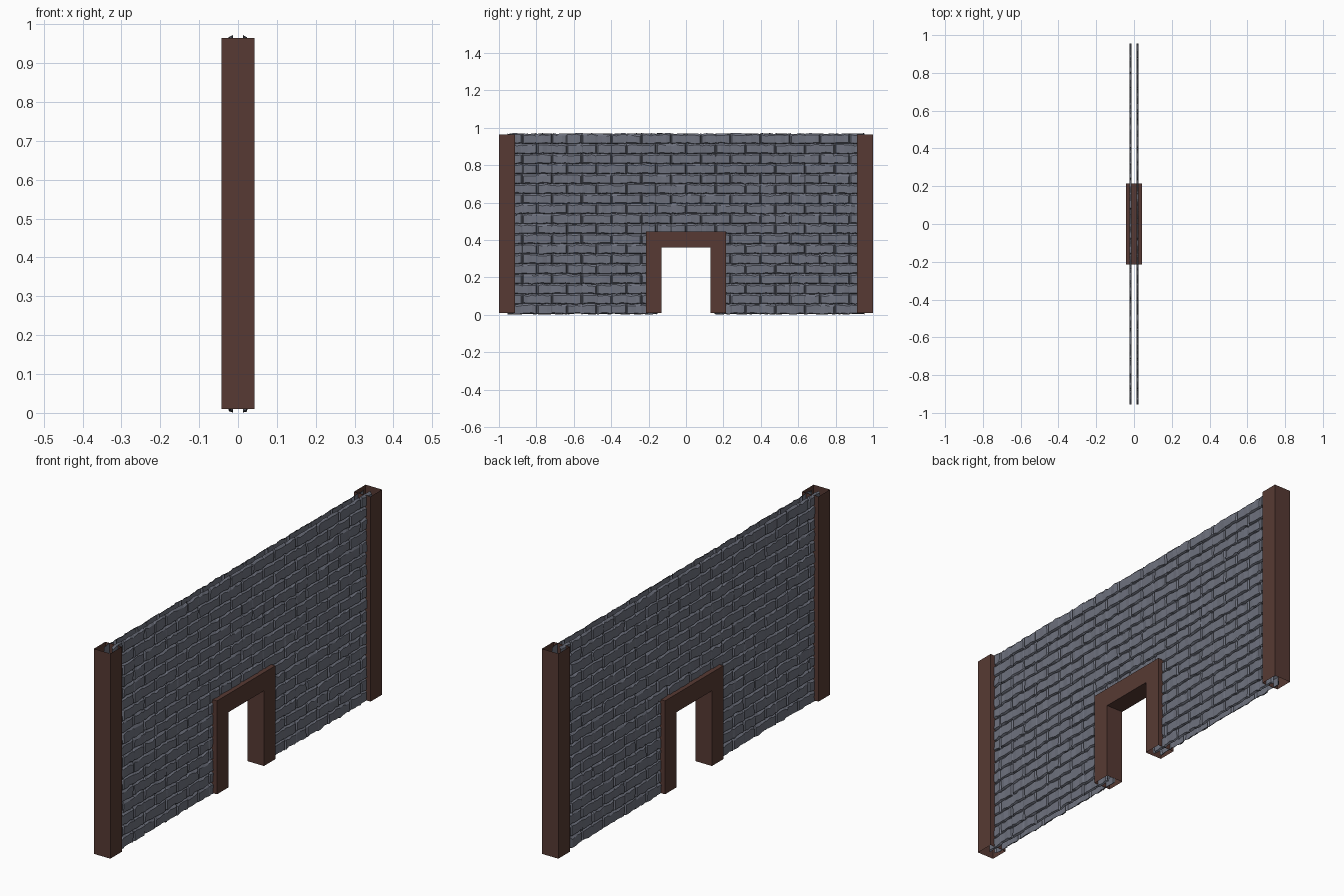
import bpy, bmesh, random

if "Cube" in bpy.data.objects:
    bpy.data.objects.remove(bpy.data.objects["Cube"])

random.seed(4)


def material(name, rgb):
    m = bpy.data.materials.new(name)
    m.diffuse_color = (*rgb, 1)
    m.use_nodes = True
    m.node_tree.nodes["Principled BSDF"].inputs["Base Color"].default_value = m.diffuse_color
    return m


STONE = material("slate stone", (0.155, 0.166, 0.208))
WOOD = material("dark brown wood", (0.095, 0.042, 0.033))


def finish(bm, name, mat):
    me = bpy.data.meshes.new(name)
    bm.to_mesh(me)
    bm.free()
    me.materials.append(mat)
    ob = bpy.data.objects.new(name, me)
    bpy.context.collection.objects.link(ob)
    return ob


# Wall skins: open sheets of rough stone courses with recessed joints
ROWS, HALVES, Y_END, Z0, Z1 = 18, 24, 0.955, 0.005, 0.969
BASE, OUT = 0.0135, 0.0215


def wall_skin(name, side):
    half = 2 * Y_END / HALVES
    course = (Z1 - Z0) / ROWS
    cols = []                       # (y, half-brick index, lies on a joint line)
    for k in range(HALVES):
        for j, d in enumerate((0, 0.006, 0.028, 0.052, half - 0.006)):
            cols.append((-Y_END + k * half + d, k, j == 0))
    cols.append((Y_END, HALVES, True))

    bm = bmesh.new()
    rj = random.uniform
    lower = [bm.verts.new((side * BASE, y, Z0 + rj(-0.004, 0.003))) for y, _, _ in cols]
    for r in range(ROWS):
        zt = Z0 + (r + 1) * course
        lines = [lower, [], [], []]
        for i, (y, k, edge) in enumerate(cols):
            joint = edge and (k + r) % 2 == 0
            zb = lower[i].co.z
            top = zt + rj(-0.003, 0.003)
            for n, z in ((1, zb + rj(0.002, 0.006)), (2, top - rj(0.005, 0.012))):
                x = BASE if joint else OUT + rj(-0.002, 0.0025)
                lines[n].append(bm.verts.new((side * x, y, z)))
            lines[3].append(bm.verts.new((side * BASE, y, top)))
        for a, b in zip(lines, lines[1:]):
            for i in range(len(cols) - 1):
                q = [a[i], a[i + 1], b[i + 1], b[i]]
                # leave the doorway open
                if any(abs(v.co.y) < 0.14 and v.co.z < 0.37 for v in q):
                    continue
                bm.faces.new(q if side > 0 else q[::-1])
        lower = lines[3]
    bmesh.ops.delete(bm, geom=[v for v in bm.verts if not v.link_faces], context='VERTS')
    return finish(bm, name, STONE)


wall_skin("stone_wall_right", 1)
wall_skin("stone_wall_left", -1)


# End posts: square tubes with open tops and bottoms
def post(name, y, hw, z0, z1):
    bm = bmesh.new()
    ring = [(-hw, y - hw), (hw, y - hw), (hw, y + hw), (-hw, y + hw)]
    lo = [bm.verts.new((*p, z0)) for p in ring]
    hi = [bm.verts.new((*p, z1)) for p in ring]
    for i in range(4):
        j = (i + 1) % 4
        bm.faces.new((lo[i], lo[j], hi[j], hi[i]))
    return finish(bm, name, WOOD)


post("end_post_near", -0.9575, 0.0425, 0.01, 0.965)
post("end_post_far", 0.9575, 0.0425, 0.01, 0.965)

# Door frame: hollow U profile, open at the feet
bm = bmesh.new()
outer = [(-0.215, 0.01), (-0.215, 0.445), (0.215, 0.445), (0.215, 0.01)]
inner = [(-0.13, 0.01), (-0.13, 0.36), (0.13, 0.36), (0.13, 0.01)]
grid = {}
for s in (-1, 1):
    for tag, pts in (("o", outer), ("i", inner)):
        grid[tag, s] = [bm.verts.new((s * 0.0425, y, z)) for y, z in pts]
for i in range(3):
    o, n = grid["o", 1], grid["i", 1]
    p, m = grid["o", -1], grid["i", -1]
    bm.faces.new((n[i], n[i + 1], o[i + 1], o[i]))
    bm.faces.new((p[i], p[i + 1], m[i + 1], m[i]))
    bm.faces.new((o[i], o[i + 1], p[i + 1], p[i]))
    bm.faces.new((m[i], m[i + 1], n[i + 1], n[i]))
finish(bm, "door_frame", WOOD)
